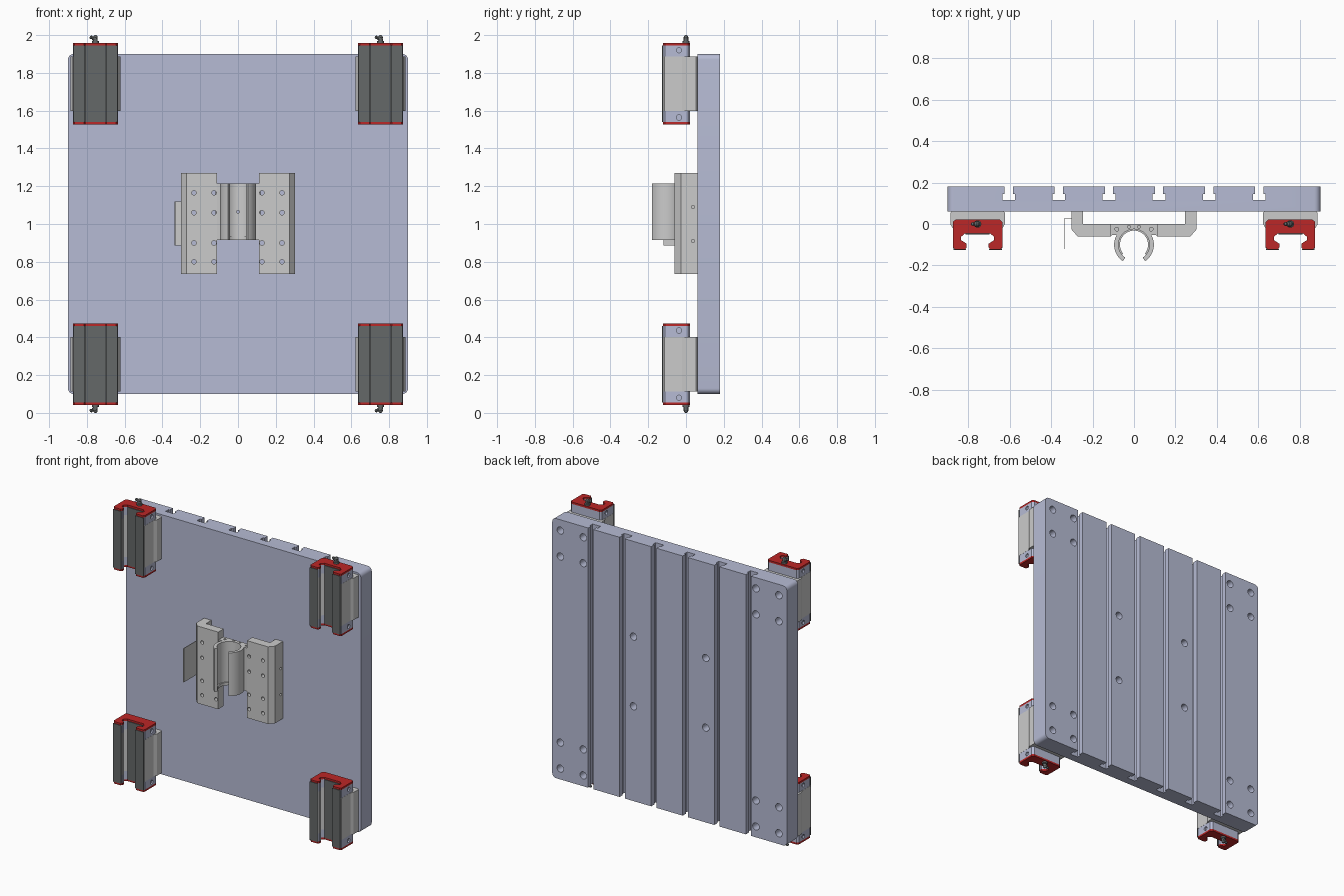
import bpy, bmesh, math
from mathutils import Vector, Matrix

if "Cube" in bpy.data.objects:
    bpy.data.objects.remove(bpy.data.objects["Cube"])


def material(name, rgb):
    m = bpy.data.materials.new(name)
    m.diffuse_color = (*rgb, 1)
    m.use_nodes = True
    m.node_tree.nodes["Principled BSDF"].inputs["Base Color"].default_value = m.diffuse_color
    return m


LAVENDER = material("lavender", (0.47, 0.50, 0.66))
RED = material("red", (0.50, 0.02, 0.02))
DARK = material("dark_grey", (0.13, 0.14, 0.14))


def finish(name, bm, mat=None):
    bmesh.ops.recalc_face_normals(bm, faces=bm.faces)
    me = bpy.data.meshes.new(name)
    bm.to_mesh(me)
    bm.free()
    ob = bpy.data.objects.new(name, me)
    bpy.context.collection.objects.link(ob)
    if mat:
        me.materials.append(mat)
    return ob


def smooth(ob):
    bpy.ops.object.select_all(action='DESELECT')
    ob.select_set(True)
    bpy.context.view_layer.objects.active = ob
    bpy.ops.object.shade_smooth_by_angle(angle=math.radians(30))


def prism_bm(pts, z0, z1):
    """Extrude an xy outline from z0 to z1."""
    bm = bmesh.new()
    lo = [bm.verts.new((x, y, z0)) for x, y in pts]
    hi = [bm.verts.new((x, y, z1)) for x, y in pts]
    bm.faces.new(lo)
    bm.faces.new(hi)
    n = len(pts)
    for i in range(n):
        j = (i + 1) % n
        bm.faces.new((lo[i], lo[j], hi[j], hi[i]))
    return bm


def prism(name, pts, z0, z1, mat=None):
    return finish(name, prism_bm(pts, z0, z1), mat)


def mirrored(half):
    return half + [(-x, y) for x, y in reversed(half)]


def shift(pts, dx):
    return [(x + dx, y) for x, y in pts]


def box_pts(x0, x1, y0, y1):
    return [(x0, y0), (x1, y0), (x1, y1), (x0, y1)]


def lathe(bm, rings, loc, axis, n=20):
    """Solid of revolution; rings are (distance along axis, radius)."""
    rot = Vector((0, 0, 1)).rotation_difference(Vector(axis)).to_matrix().to_4x4()
    mtx = Matrix.Translation(loc) @ rot
    loops = [[bm.verts.new(mtx @ Vector((r * math.cos(2 * math.pi * i / n),
                                         r * math.sin(2 * math.pi * i / n), d)))
              for i in range(n)] for d, r in rings]
    bm.faces.new(loops[0])
    bm.faces.new(loops[-1])
    for a, b in zip(loops, loops[1:]):
        for i in range(n):
            j = (i + 1) % n
            bm.faces.new((a[i], a[j], b[j], b[i]))


def drill(ob, holes):
    """Cut holes given as (rings, location, axis)."""
    bm = bmesh.new()
    for h in holes:
        lathe(bm, *h)
    cutter = finish("hole_cutter", bm)
    cutter.hide_render = True
    mod = ob.modifiers.new("holes", 'BOOLEAN')
    mod.operation, mod.solver, mod.object = 'DIFFERENCE', 'EXACT', cutter
    bpy.context.view_layer.objects.active = ob
    bpy.ops.object.modifier_apply(modifier=mod.name)
    bpy.data.objects.remove(cutter)


# Table plate with six T-slots in the back
outline = [(-0.9, 0.06), (-0.9, 0.18)]
for k in range(6):
    c = -0.605 + 0.242 * k
    outline += [(c - 0.02, 0.18), (c - 0.02, 0.146), (c - 0.031, 0.146), (c - 0.031, 0.115),
                (c + 0.031, 0.115), (c + 0.031, 0.146), (c + 0.02, 0.146), (c + 0.02, 0.18)]
outline += [(0.9, 0.18), (0.9, 0.06)]
bm = prism_bm(outline, 0.1, 1.9)
corners = [e for e in bm.edges
           if all(abs(v.co.x) > 0.89 for v in e.verts)
           and abs(e.verts[0].co.z - e.verts[1].co.z) < 1e-4
           and abs(e.verts[0].co.x - e.verts[1].co.x) < 1e-4]
bmesh.ops.bevel(bm, geom=corners, offset=0.03, segments=6, profile=0.5, affect='EDGES')
plate = finish("table_plate", bm, LAVENDER)
bore = [(-0.02, 0.014), (0.05, 0.014), (0.05, 0.025), (0.15, 0.025)]
spots = [(sx * (0.75 + dx), z) for sx in (-1, 1) for dx in (-0.088, 0.088)
         for z in (0.175, 0.355, 1.645, 1.825)]
spots += [(sx * 0.277, z) for sx in (-1, 1) for z in (0.757, 1.24)]
drill(plate, [(bore, (x, 0.06, z), (0, 1, 0)) for x, z in spots])
smooth(plate)

# Carriage outlines sharing one rail cavity
cavity = [(0.06, -0.122), (0.053, -0.112), (0.053, -0.095),
          (0.08, -0.078), (0.08, -0.062), (0.06, -0.045)]
body = mirrored([(0.126, 0.06), (0.132, 0.054), (0.132, 0.0), (0.12, -0.02),
                 (0.12, -0.115), (0.113, -0.122)] + cavity)
cap = mirrored([(0.106, 0.022), (0.119, 0.01), (0.119, -0.112), (0.11, -0.122)] + cavity)

# Four carriages
for sx in (-1, 1):
    for sz in (-1, 1):
        cx, cz = sx * 0.755, 1 + sz * 0.742
        tag = ("left" if sx < 0 else "right") + ("_lower" if sz < 0 else "_upper")
        prism("carriage_body_" + tag, shift(body, cx), cz - 0.145, cz + 0.145)
        for s, end in ((-1, "bottom"), (1, "top")):
            c = prism(f"end_cap_{tag}_{end}", shift(cap, cx),
                      *sorted((cz + s * 0.145, cz + s * 0.202)), LAVENDER)
            drill(c, [([(-0.01, 0.014), (0.01, 0.014)],
                       (cx + q * 0.119, -0.037, cz + s * 0.178), (q, 0, 0)) for q in (-1, 1)])
            prism(f"end_seal_{tag}_{end}", shift(cap, cx),
                  *sorted((cz + s * 0.202, cz + s * 0.215)), RED)
        # dark seals under the legs and in the rail cavity
        for q, side in ((-1, "left"), (1, "right")):
            x = cx + q * 0.086
            prism(f"leg_seal_{tag}_{side}", box_pts(x - 0.031, x + 0.031, -0.126, -0.121),
                  cz - 0.202, cz + 0.202, DARK)
        prism("cavity_seal_" + tag, box_pts(cx - 0.058, cx + 0.058, -0.05, -0.04),
              cz - 0.202, cz + 0.202, DARK)
        # grease nipple bent sideways
        bm = bmesh.new()
        lathe(bm, [(0.21, 0.018), (0.226, 0.018), (0.228, 0.012), (0.24, 0.012)],
              (cx, 0.0, cz), (0, 0, sz))
        lathe(bm, [(0, 0.012), (0.016, 0.012), (0.022, 0.007), (0.028, 0.010), (0.036, 0.006)],
              (cx + 0.004, 0.0, cz + sz * 0.237), (-0.95, 0, sz * 0.31))
        lathe(bm, [(-0.012, 0.005), (-0.008, 0.010), (0, 0.0125), (0.008, 0.010), (0.012, 0.005)],
              (cx, 0.0, cz + sz * 0.2455), (0, 0, 1))
        smooth(finish("grease_nipple_" + tag, bm, DARK))

# Angled mounting flanges of the nut bracket
for s, side in ((-1, "left"), (1, "right")):
    pts = [(0.302, 0.06), (0.302, -0.026), (0.272, -0.06), (0.11, -0.06),
           (0.11, 0.0), (0.246, 0.0), (0.246, 0.06)]
    f = prism("bracket_flange_" + side, [(s * x, y) for x, y in pts], 0.735, 1.27)
    holes = [([(-0.02, 0.012), (0.08, 0.012)], (s * x, -0.06, z), (0, 1, 0))
             for x in (0.127, 0.233) for z in (0.8, 0.9, 1.06, 1.165)]
    holes += [([(-0.01, 0.008), (0.03, 0.008)], (s * 0.302, 0.037, z), (-s, 0, 0))
              for z in (0.91, 1.09)]
    drill(f, holes)
    smooth(f)


def arc(r, a0, a1, n):
    return [(r * math.cos(math.radians(a0 + (a1 - a0) * i / n)),
             -0.1 + r * math.sin(math.radians(a0 + (a1 - a0) * i / n))) for i in range(n + 1)]


# Open C-shaped nut housing joined to its web
web = [(0.112, -0.055), (0.118, -0.045), (0.118, 0.0)]
half = arc(0.096, -56, 30, 14) + web
nut = half + [(-x, y) for x, y in reversed(half)] + arc(0.075, 236, -56, 40)
housing = prism("nut_housing", nut, 0.915, 1.215)
drill(housing, [([(-0.02, 0.007), (0.08, 0.007)], (0, -0.04, 1.065), (0, 1, 0))]
      + [([(-0.01, r), (0.04, r)], (s * x, y, 1.215), (0, 0, -1))
         for s in (-1, 1) for x, y, r in ((0.083, -0.025, 0.009), (0.024, -0.013, 0.007))])
smooth(housing)
# small lip at the lower end of the bore
smooth(prism("bore_lip", arc(0.077, -40, 220, 36) + arc(0.068, 220, -40, 36), 0.915, 0.935))

# Thin sensor plate on the left of the bracket
prism("sensor_plate", [(-0.302, 0.03), (-0.336, 0.03), (-0.336, -0.12), (-0.332, -0.12),
                       (-0.332, 0.026), (-0.302, 0.026)], 0.885, 1.12)
